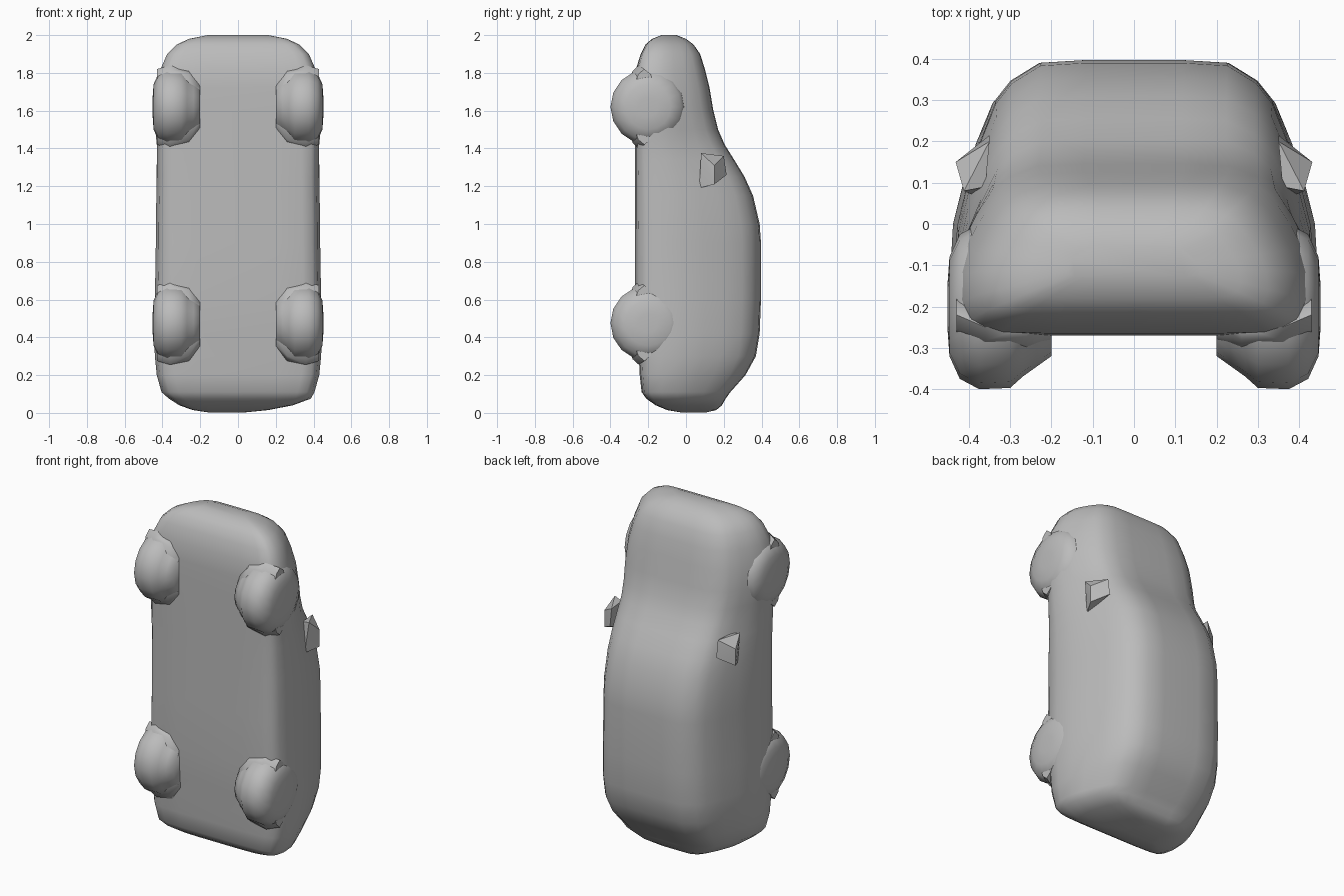
import bpy, bmesh, math

if "Cube" in bpy.data.objects:
    bpy.data.objects.remove(bpy.data.objects["Cube"])

paint = bpy.data.materials.new("plain_grey")
paint.diffuse_color = (0.5, 0.5, 0.5, 1)
paint.use_nodes = True
paint.node_tree.nodes["Principled BSDF"].inputs["Base Color"].default_value = paint.diffuse_color


def finish(name, bm, angle=60):
    bmesh.ops.recalc_face_normals(bm, faces=bm.faces)
    mesh = bpy.data.meshes.new(name)
    bm.to_mesh(mesh)
    bm.free()
    obj = bpy.data.objects.new(name, mesh)
    bpy.context.collection.objects.link(obj)
    mesh.materials.append(paint)
    bpy.ops.object.select_all(action='DESELECT')
    obj.select_set(True)
    bpy.context.view_layer.objects.active = obj
    bpy.ops.object.shade_smooth_by_angle(angle=math.radians(angle))
    return obj


def loft(name, rings):
    """Skin a list of closed rings and cap both ends."""
    bm = bmesh.new()
    loops = [[bm.verts.new(p) for p in ring] for ring in rings]
    n = len(loops[0])
    for a, b in zip(loops, loops[1:]):
        for i in range(n):
            j = (i + 1) % n
            bm.faces.new((a[i], a[j], b[j], b[i]))
    bm.faces.new(loops[0])
    bm.faces.new(loops[-1])
    return finish(name, bm)


# Car cross-section, right half: (share of half width, share of height)
half = [(0, 0), (.5, 0), (.78, .01), (.9, .03), (.965, .09), (1, .22), (.985, .4),
        (.93, .55), (.86, .70), (.77, .85), (.68, .925), (.52, .99), (.27, 1), (0, 1)]
section = half + [(-x, y) for x, y in half[-2:0:-1]]

# Body stations, tail to nose: z, underside y, roof y, half width, x shift
stations = [
    (.003, -.03, .11, .10, -.06), (.015, -.10, .16, .20, -.04),
    (.04, -.16, .19, .30, -.01), (.075, -.21, .21, .375, .01),
    (.11, -.235, .235, .405, 0), (.2, -.245, .315, .43, 0),
    (.3, -.25, .37, .44, 0), (.42, -.26, .39, .445, 0),
    (.6, -.27, .397, .44, 0), (.9, -.27, .397, .435, 0),
    (1.0, -.27, .39, .435, 0), (1.15, -.27, .355, .432, 0),
    (1.25, -.27, .31, .43, 0), (1.34, -.27, .255, .43, 0),
    (1.42, -.27, .205, .43, 0), (1.5, -.27, .17, .438, 0),
    (1.6, -.27, .145, .445, 0), (1.72, -.27, .125, .435, 0),
    (1.82, -.265, .10, .41, 0), (1.9, -.24, .075, .375, 0),
    (1.95, -.215, .04, .325, 0), (1.98, -.18, 0, .26, 0),
    (2.0, -.13, -.05, .16, 0)]
loft("car_body", [[(dx + w * x, yb + (yt - yb) * y, z) for x, y in section]
                  for z, yb, yt, w, dx in stations])

# Rounded wheels: x position and radius of each ring
tyre = [(.2, .12), (.235, .145), (.27, .17), (.30, .197), (.375, .2),
        (.422, .175), (.447, .12), (.452, .05)]
for end, zc in (("front", 1.62), ("rear", .475)):
    for side, s in (("right", 1), ("left", -1)):
        rings = []
        for x, r in tyre:
            rings.append([(s * x, -.2 + r * math.cos(k * math.pi / 8),
                           zc + r * math.sin(k * math.pi / 8)) for k in range(16)])
        loft(f"{end}_{side}_wheel", rings)
        # Fairing that blends the wheel into the underside
        flare = [(.2, .13, -.235), (.26, .2, -.25), (.36, .22, -.25), (.43, .2, -.22)]
        loft(f"{end}_{side}_wheel_fairing",
             [[(s * x, yc + .065 * math.cos(k * math.pi / 6),
                zc + r * math.sin(k * math.pi / 6)) for k in range(12)]
              for x, r, yc in flare])

# Wedge-shaped door mirrors
wedge = [(.432, .15, 1.31), (.432, .15, 1.21), (.412, .08, 1.375),
         (.35, .215, 1.26), (.39, .07, 1.19), (.35, .2, 1.36), (.36, .09, 1.36)]
for side, s in (("right", 1), ("left", -1)):
    bm = bmesh.new()
    for x, y, z in wedge:
        bm.verts.new((s * x, y, z))
    bmesh.ops.convex_hull(bm, input=bm.verts)
    finish(f"{side}_mirror", bm, 35)
